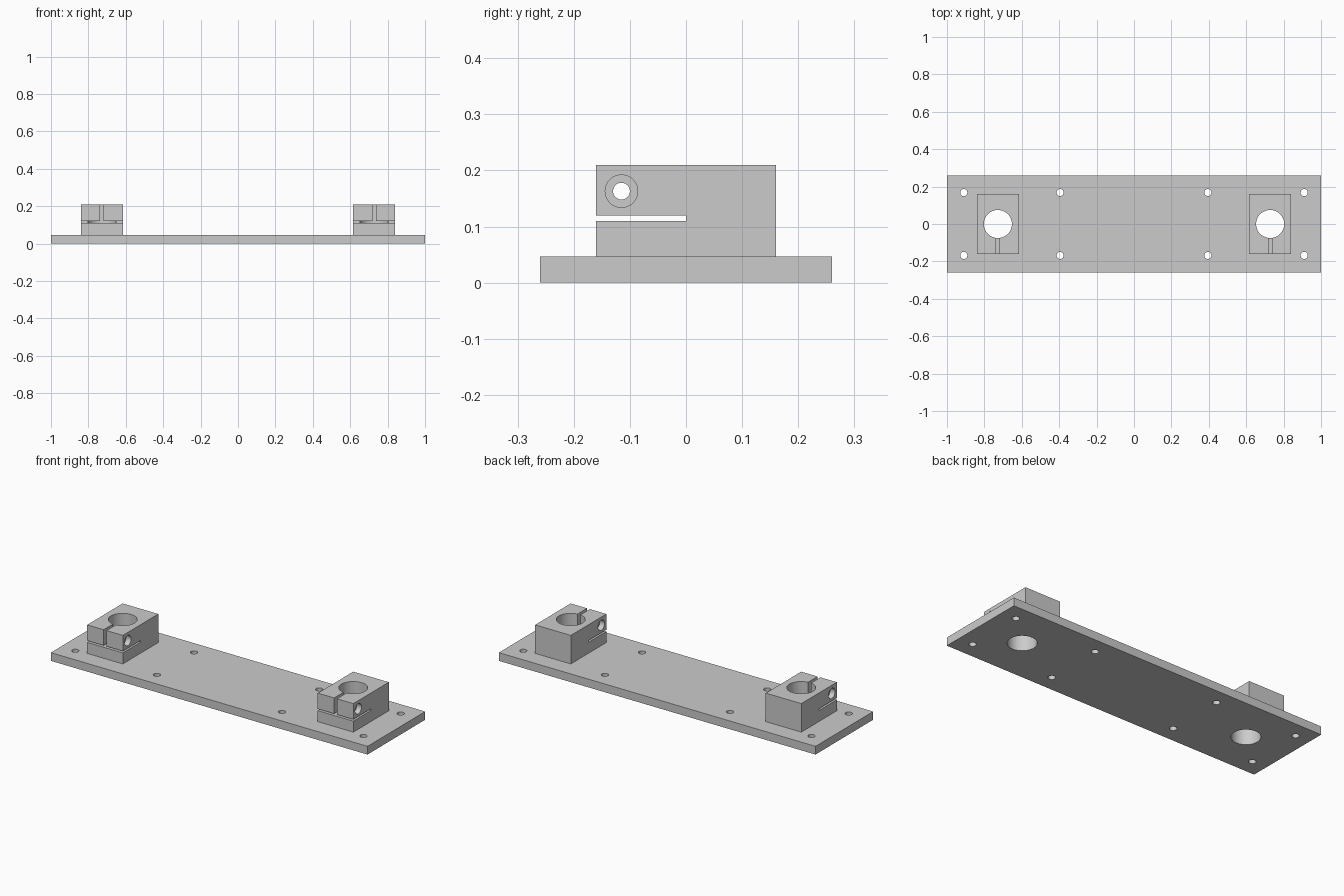
import bpy
import math

# Remove the default cube only
cube = bpy.data.objects.get("Cube")
if cube:
    bpy.data.objects.remove(cube, do_unlink=True)

# Single material
grey = bpy.data.materials.new("plain grey")
grey.use_nodes = True
colour = (0.6, 0.6, 0.6, 1)
grey.diffuse_color = colour
grey.node_tree.nodes["Principled BSDF"].inputs["Base Color"].default_value = colour

PLATE_TOP = 0.047
BLOCK_TOP = 0.21
BLOCK_X = 0.728
HALF_W = 0.1125
HALF_D = 0.16
BORE_R = 0.075


def box(name, x0, x1, y0, y1, z0, z1):
    """Box given by its limits on each axis."""
    bpy.ops.mesh.primitive_cube_add(
        size=1, location=((x0 + x1) / 2, (y0 + y1) / 2, (z0 + z1) / 2))
    obj = bpy.context.object
    obj.name = name
    obj.scale = (x1 - x0, y1 - y0, z1 - z0)
    bpy.ops.object.transform_apply(location=False, rotation=False, scale=True)
    return obj


def rod(centre, radius, length, along_x=False, sides=48):
    """Cylinder cutter along z, or along x."""
    turn = (0, math.pi / 2, 0) if along_x else (0, 0, 0)
    bpy.ops.mesh.primitive_cylinder_add(
        vertices=sides, radius=radius, depth=length, location=centre, rotation=turn)
    return bpy.context.object


def cut(target, cutters):
    """Subtract the cutters, then discard them."""
    bpy.ops.object.select_all(action='DESELECT')
    bpy.context.view_layer.objects.active = target
    target.select_set(True)
    for cutter in cutters:
        cutter.hide_render = True
        mod = target.modifiers.new("cut", 'BOOLEAN')
        mod.operation = 'DIFFERENCE'
        mod.solver = 'EXACT'
        mod.object = cutter
        bpy.ops.object.modifier_apply(modifier=mod.name)
        bpy.data.objects.remove(cutter, do_unlink=True)
    target.data.materials.clear()
    target.data.materials.append(grey)
    bpy.ops.object.shade_smooth_by_angle(angle=math.radians(30))


# Base plate with two large bores and eight screw holes
plate = box("base_plate", -1, 1, -0.26, 0.26, 0, PLATE_TOP)
holes = [rod((s * BLOCK_X, 0, 0), BORE_R, 1) for s in (-1, 1)]
for x in (-0.91, -0.395, 0.395, 0.91):
    for y in (-0.168, 0.168):
        holes.append(rod((x, y, 0), 0.019, 1, sides=32))
cut(plate, holes)

# Clamp blocks, split at the front and crossed by a counterbored screw hole
for name, x in (("right_clamp_block", -BLOCK_X), ("left_clamp_block", BLOCK_X)):
    block = box(name, x - HALF_W, x + HALF_W, -HALF_D, HALF_D, PLATE_TOP, BLOCK_TOP)
    cutters = [
        rod((x, 0, 0), BORE_R, 1),
        box("slit", x - 0.2, x + 0.2, -0.3, 0, 0.11, 0.12),
        box("slot", x - 0.009, x + 0.009, -0.3, 0, 0.115, 0.3),
        rod((x, -0.115, 0.163), 0.015, 0.5, along_x=True, sides=32),
    ]
    for side in (-1, 1):
        cutters.append(rod((x + side * HALF_W, -0.115, 0.163), 0.029, 0.06, along_x=True))
    cut(block, cutters)
